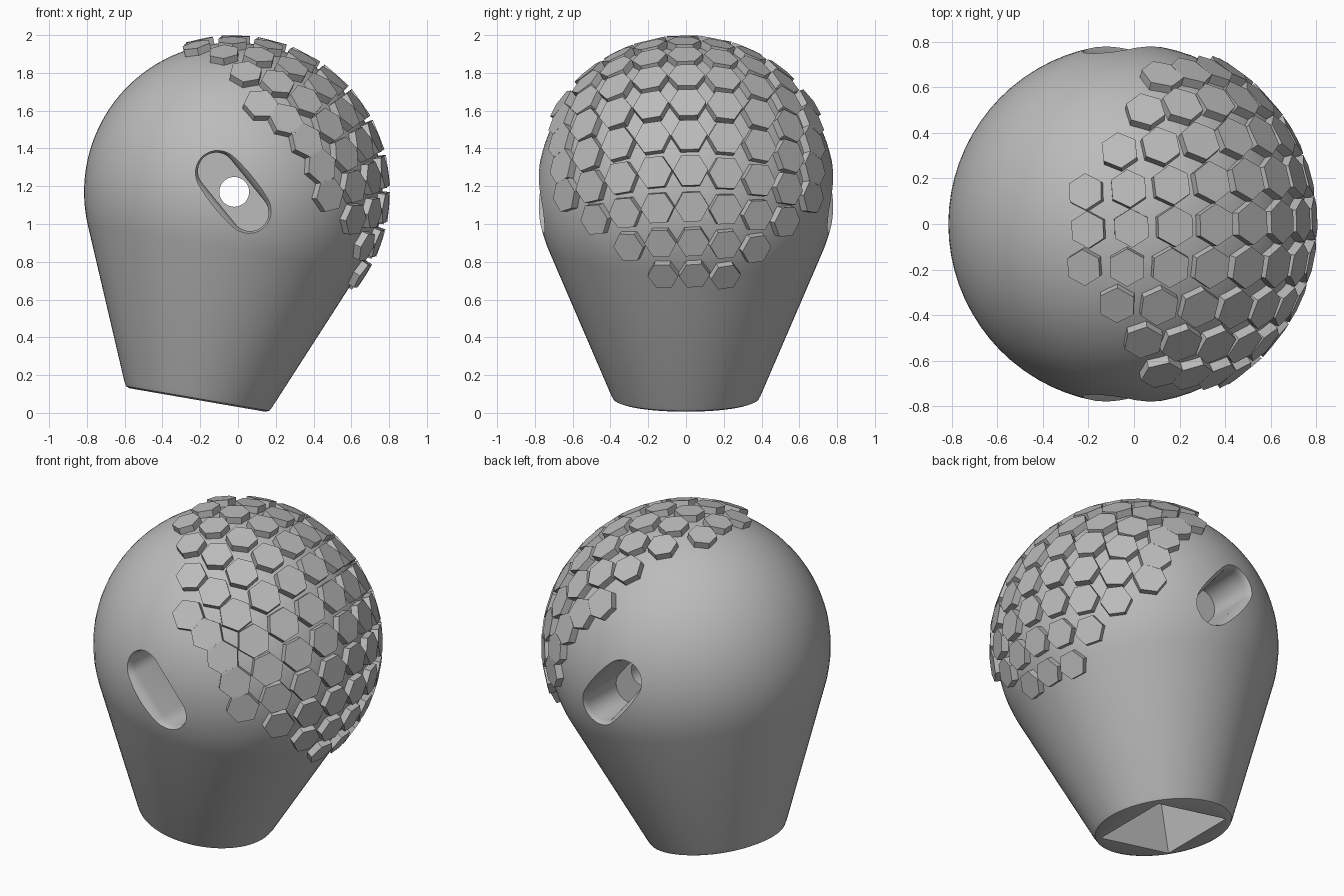
import bpy, bmesh, math
from mathutils import Vector, Matrix

if "Cube" in bpy.data.objects:
    bpy.data.objects.remove(bpy.data.objects["Cube"])

CENTRE = Vector((-0.025, 0, 1.17))   # middle of the ball
RADIUS = 0.79
TILT = math.radians(9.8)             # lean of the whole body
FLARE = math.radians(22.4)           # half angle of the neck cone

grey = bpy.data.materials.new("plain_grey")
grey.use_nodes = True
grey.diffuse_color = (0.5, 0.5, 0.5, 1)
grey.node_tree.nodes["Principled BSDF"].inputs["Base Color"].default_value = (0.5, 0.5, 0.5, 1)


def loft(bm, rings):
    """Skin a list of closed rings and cap both ends."""
    loops = [[bm.verts.new(p) for p in ring] for ring in rings]
    for a, b in zip(loops, loops[1:]):
        for k in range(len(a)):
            n = (k + 1) % len(a)
            bm.faces.new((a[k], a[n], b[n], b[k]))
    bm.faces.new(loops[0][::-1])
    bm.faces.new(loops[-1])


def make_object(name, bm):
    bmesh.ops.recalc_face_normals(bm, faces=bm.faces)
    mesh = bpy.data.meshes.new(name)
    bm.to_mesh(mesh)
    bm.free()
    mesh.materials.append(grey)
    obj = bpy.data.objects.new(name, mesh)
    bpy.context.collection.objects.link(obj)
    return obj


def circle(r, z, n=72):
    return [Vector((r * math.cos(2 * math.pi * k / n), r * math.sin(2 * math.pi * k / n), z))
            for k in range(n)]


# Body: ball running tangentially into a tapered neck with a softened rim
lean = Matrix.Translation(CENTRE) @ Matrix.Rotation(TILT, 4, 'Y')
base = -1.118
rings = [circle(0.365, base), circle(0.385, base + 0.008), circle(0.397, base + 0.03)]
steps = 36
for k in range(steps):
    a = -FLARE + (math.pi / 2 + FLARE) * k / steps
    rings.append(circle(RADIUS * math.cos(a), RADIUS * math.sin(a)))
rings.append(circle(0.01, RADIUS))
bm = bmesh.new()
loft(bm, [[lean @ p for p in ring] for ring in rings])
body = make_object("body", bm)


def capsule(r, y, half=0.142, n=16):
    """Slanted capsule outline in the plane at depth y."""
    along = Vector((-0.63, 0, 0.775))
    side = Vector((0.775, 0, 0.63))
    pts = []
    for end in (1, -1):
        for k in range(n + 1):
            a = math.pi * k / n
            pts.append(end * (along * (half + r * math.sin(a)) + side * r * math.cos(a)))
    return [p + Vector((CENTRE.x, y, CENTRE.z)) for p in pts]


# Cutters: side slots with flared mouths, cross hole and square socket
cutters = []
for s, label in ((-1, "front"), (1, "back")):
    bm = bmesh.new()
    profile = [(0.098, 0.45), (0.098, 0.715), (0.103, 0.74), (0.113, 0.76), (0.135, 0.785), (0.16, 0.83)]
    loft(bm, [capsule(r, s * y) for r, y in profile])
    cutters.append(make_object(label + "_slot_cutter", bm))

bm = bmesh.new()
turn = Matrix.Translation((CENTRE.x + 0.005, 0, CENTRE.z)) @ Matrix.Rotation(math.pi / 2, 4, 'X')
loft(bm, [[turn @ p for p in circle(0.079, z, 32)] for z in (-1, 1)])
cutters.append(make_object("cross_hole_cutter", bm))

bm = bmesh.new()
square = [(-1, -1), (1, -1), (1, 1), (-1, 1)]
loft(bm, [[lean @ Vector((x * 0.25, y * 0.25, z)) for x, y in square] for z in (base - 0.2, base + 0.65)])
cutters.append(make_object("socket_cutter", bm))

for cutter in cutters:
    cutter.hide_render = True
    mod = body.modifiers.new("cut", 'BOOLEAN')
    mod.operation = 'DIFFERENCE'
    mod.solver = 'EXACT'
    mod.object = cutter
bpy.context.view_layer.update()
graph = bpy.context.evaluated_depsgraph_get()
cut_mesh = bpy.data.meshes.new_from_object(body.evaluated_get(graph))
body.modifiers.clear()
body.data = cut_mesh
body.data.materials.clear()
body.data.materials.append(grey)
for cutter in cutters:
    bpy.data.objects.remove(cutter)
bpy.ops.object.select_all(action='DESELECT')
body.select_set(True)
bpy.context.view_layer.objects.active = body
bpy.ops.object.shade_smooth_by_angle(angle=math.radians(35))

# Hexagonal plates laid in curved rows over one shoulder of the ball
MID = 35       # angle of the middle row
PITCH = 13.5   # degrees between rows
counts = [1, 2, 3, 4, 4, 4, 4, 4, 3, 2, 1]


def ball_point(row, col):
    """Direction from the ball centre for a plate at (row, col)."""
    off = row * PITCH
    gap = 0.162 + 0.036 * math.cos(math.radians(off)) ** 2
    side = (col * gap + 0.01 - 0.007 * row) / 0.82
    a = math.radians(MID + off * (1 + 0.45 * side ** 2))
    return Vector((math.cos(side) * math.cos(a), math.sin(side), math.cos(side) * math.sin(a))), gap


bm = bmesh.new()
for i, half in enumerate(counts):
    row = i - 5
    for col in range(-half, half + 1):
        out, gap = ball_point(row, col)
        ahead, _ = ball_point(row + 0.1, col)
        up = (ahead - out)
        up = (up - out * up.dot(out)).normalized()
        across = up.cross(out)
        size = gap * 0.49
        hexagon = [size * (across * math.cos(math.pi * k / 3) + up * math.sin(math.pi * k / 3))
                   for k in range(6)]
        loft(bm, [[CENTRE + out * d + p for p in hexagon] for d in (0.76, 0.826)])
make_object("hexagon_plates", bm)
